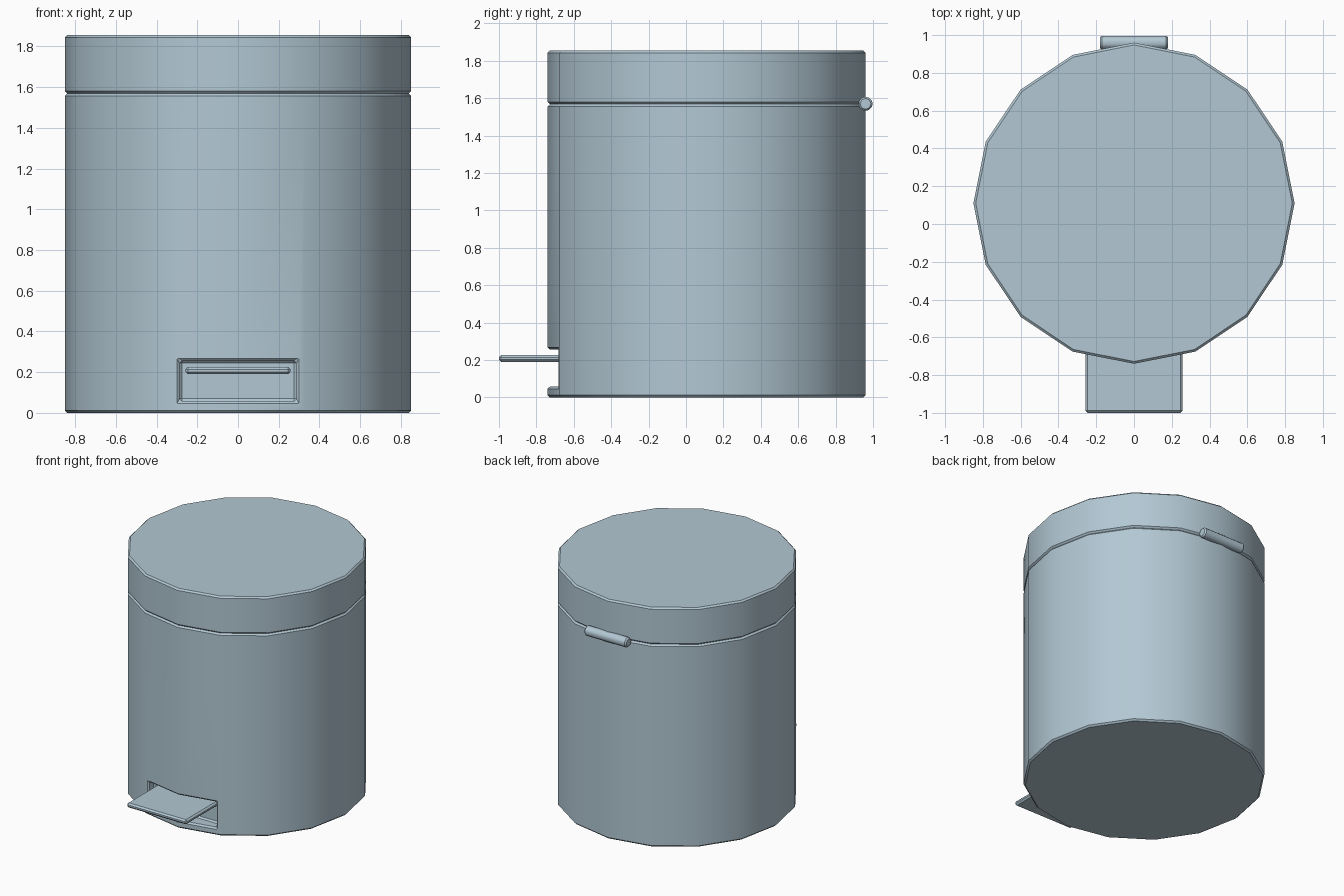
import bpy
import math

cube = bpy.data.objects.get("Cube")
if cube:
    bpy.data.objects.remove(cube, do_unlink=True)

CENTRE_Y = 0.11
RADIUS = 0.85
BEVEL = 0.012

# One painted metal colour
metal = bpy.data.materials.new("pale blue grey metal")
colour = (0.445, 0.575, 0.655, 1.0)
metal.diffuse_color = colour
metal.use_nodes = True
metal.node_tree.nodes["Principled BSDF"].inputs["Base Color"].default_value = colour


def make_active(obj):
    bpy.ops.object.select_all(action='DESELECT')
    obj.select_set(True)
    bpy.context.view_layer.objects.active = obj


def cylinder(name, sides, radius, depth, location, turn=(0, 0, 0)):
    bpy.ops.mesh.primitive_cylinder_add(vertices=sides, radius=radius, depth=depth,
                                        location=location, rotation=turn)
    obj = bpy.context.object
    obj.name = name
    return obj


def drum(name, bottom, top):
    """Sixteen-sided drum with corners on the x and y axes."""
    return cylinder(name, 16, RADIUS, top - bottom, (0, CENTRE_Y, (bottom + top) / 2))


def box(name, x, y, z):
    bpy.ops.mesh.primitive_cube_add(size=1, location=[sum(r) / 2 for r in (x, y, z)])
    obj = bpy.context.object
    obj.name = name
    obj.scale = [r[1] - r[0] for r in (x, y, z)]
    bpy.ops.object.transform_apply(location=False, rotation=False, scale=True)
    return obj


def finish(obj, width=BEVEL):
    """Chamfer the sharp edges, then smooth only the shallow facets."""
    make_active(obj)
    bevel = obj.modifiers.new("chamfer", 'BEVEL')
    bevel.width = width
    bevel.segments = 1
    bevel.limit_method = 'ANGLE'
    bevel.angle_limit = math.radians(30)
    bpy.ops.object.modifier_apply(modifier=bevel.name)
    obj.data.materials.clear()
    obj.data.materials.append(metal)
    bpy.ops.object.shade_smooth_by_angle(angle=math.radians(30))


# Bin body with a shallow pedal recess in the front
body = drum("bin_body", 0.0, 1.568)
cutter = box("recess_cutter", (-0.288, 0.288), (-1.0, -0.61), (0.058, 0.256))
cutter.hide_render = True
make_active(body)
cut = body.modifiers.new("pedal recess", 'BOOLEAN')
cut.operation = 'DIFFERENCE'
cut.solver = 'EXACT'
cut.object = cutter
bpy.ops.object.modifier_apply(modifier=cut.name)
bpy.data.objects.remove(cutter, do_unlink=True)
finish(body)

# Lid
finish(drum("lid", 1.568, 1.855))

# Foot pedal
finish(box("foot_pedal", (-0.257, 0.257), (-1.0, -0.60), (0.19, 0.226)))

# Hinge barrel at the back of the seam
hinge = cylinder("hinge_barrel", 8, 0.04, 0.36, (0, 0.96, 1.57), (0, math.pi / 2, 0))
finish(hinge, 0.01)
